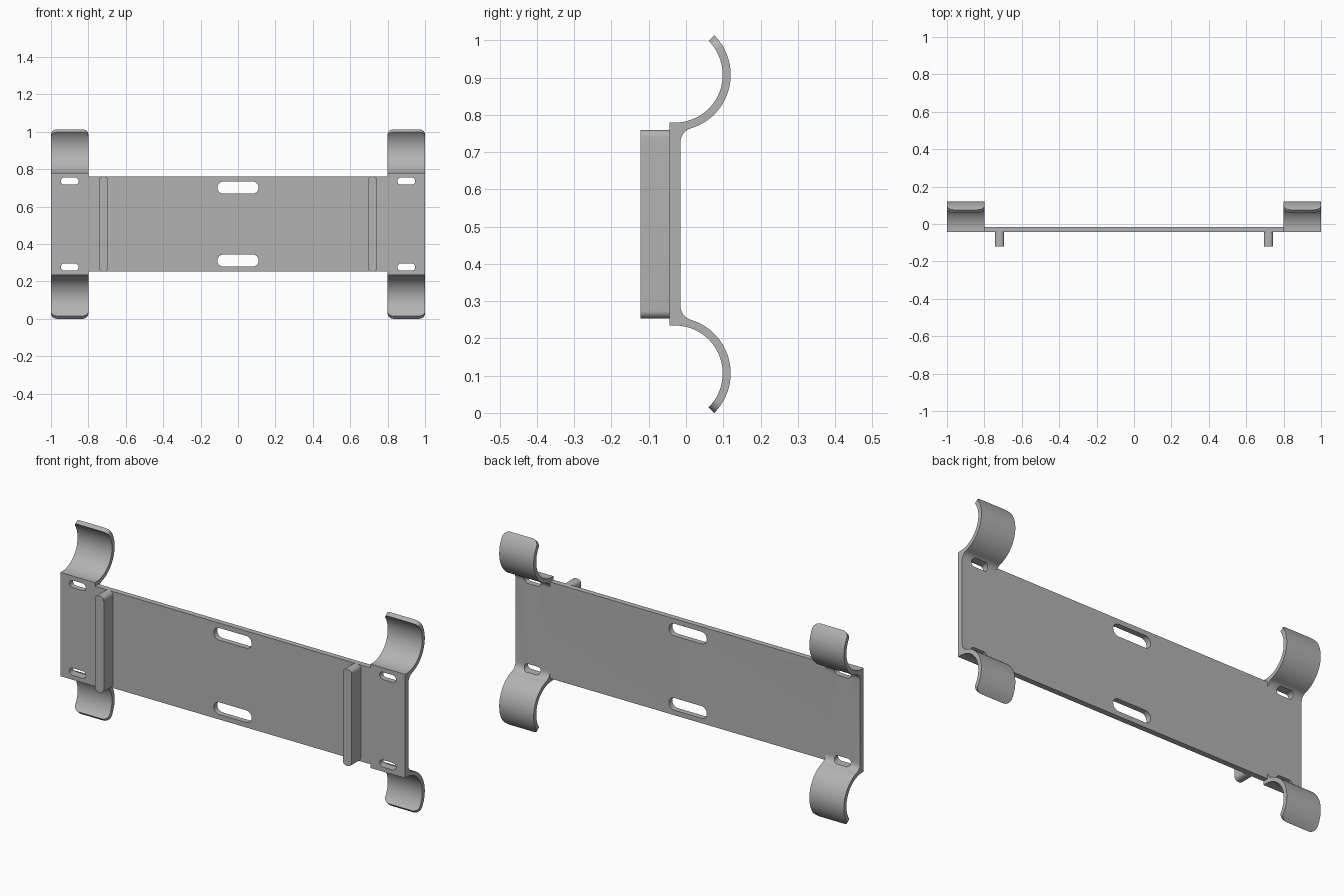
import bpy, bmesh, math
from math import sin, cos, pi, radians

if "Cube" in bpy.data.objects:
    bpy.data.objects.remove(bpy.data.objects["Cube"])

ZC = 0.5068                 # mid height of the symmetric plate
BACK, FRONT = -0.015, -0.044  # plate faces in y
grey = bpy.data.materials.new("light grey")
grey.diffuse_color = (0.45, 0.45, 0.45, 1)
grey.use_nodes = True
grey.node_tree.nodes["Principled BSDF"].inputs["Base Color"].default_value = grey.diffuse_color


def make(name, bm):
    bmesh.ops.recalc_face_normals(bm, faces=bm.faces)
    me = bpy.data.meshes.new(name)
    bm.to_mesh(me)
    bm.free()
    ob = bpy.data.objects.new(name, me)
    bpy.context.collection.objects.link(ob)
    me.materials.append(grey)
    return ob


def slot_prism(name, x, z, w, h, r, y0, y1, n=10):
    """Rounded rectangle in x-z, extruded along y."""
    bm = bmesh.new()
    pts = []
    for q, (sx, sz) in enumerate(((1, 1), (-1, 1), (-1, -1), (1, -1))):
        for i in range(n + 1):
            a = (q + i / n) * pi / 2
            pts.append((x + sx * (w / 2 - r) + r * cos(a),
                        z + sz * (h / 2 - r) + r * sin(a)))
    face = bm.faces.new([bm.verts.new((px, y0, pz)) for px, pz in pts])
    ext = bmesh.ops.extrude_face_region(bm, geom=[face])
    bmesh.ops.translate(bm, vec=(0, y1 - y0, 0),
                        verts=[v for v in ext["geom"] if isinstance(v, bmesh.types.BMVert)])
    bmesh.ops.remove_doubles(bm, verts=bm.verts, dist=1e-5)
    return make(name, bm)


def boolean(ob, other, op):
    m = ob.modifiers.new("bool", "BOOLEAN")
    m.operation, m.solver, m.object = op, "EXACT", other
    bpy.context.view_layer.objects.active = ob
    bpy.ops.object.modifier_apply(modifier=m.name)
    bpy.data.objects.remove(other)


def clip_stations():
    """Upper half of the bracket: (front point, back point, side inset)."""
    cy, cz, ro, ri, rf, rc = -0.03, 0.9075, 0.15, 0.1285, 0.04, 0.035
    fy = BACK + rf
    fz = cz - math.sqrt((ro + rf) ** 2 - (fy - cy) ** 2)
    a_end = math.atan2(fz - cz, fy - cy)
    on = lambda r, a: (cy + r * cos(a), cz + r * sin(a))
    tip = radians(45)
    st = []
    for i in range(9):                       # rounded tip corners
        t = i / 8 * pi / 2
        a = tip - rc * (1 - cos(t)) / ro
        st.append((on(ri, a), on(ro, a), rc * (1 - sin(t))))
    a0 = tip - rc / ro
    for i in range(1, 25):                   # spring arc
        a = a0 + (a_end - a0) * i / 24
        st.append((on(ri, a), on(ro, a), 0))
    b0 = a_end + pi                          # fillet into the plate
    for k in range(1, 9):
        b = b0 + (pi - b0) * k / 8
        back = (fy + rf * cos(b), fz + rf * sin(b))
        if k <= 4:
            front = on(ri, a_end + (-pi / 2 - a_end) * k / 4)
        else:
            top = cz - ri
            front = (FRONT, top + (fz - top) * (k - 5) / 3)
        st.append((front, back, 0))
    return st


def end_bracket(name, x0, x1):
    up = clip_stations()
    flip = lambda p: (p[0], 2 * ZC - p[1])
    st = up + [(flip(f), flip(b), s) for f, b, s in reversed(up)]
    bm = bmesh.new()
    rings = [[bm.verts.new((x, p[0], p[1])) for x, p in
              ((x0 + s, f), (x1 - s, f), (x1 - s, b), (x0 + s, b))] for f, b, s in st]
    for r, q in zip(rings, rings[1:]):
        for i in range(4):
            j = (i + 1) % 4
            bm.faces.new((r[i], r[j], q[j], q[i]))
    bm.faces.new(rings[0])
    bm.faces.new(rings[-1])
    return make(name, bm)


# Middle plate, joined with the two spring clip ends
bm = bmesh.new()
bmesh.ops.create_cube(bm, size=1)
for v in bm.verts:
    v.co = (v.co.x * 1.6, FRONT if v.co.y < 0 else BACK, ZC + v.co.z * 0.506)
plate = make("mounting_plate", bm)
for s in (-1, 1):
    boolean(plate, end_bracket("end_clips", min(s, s * 0.8), max(s, s * 0.8)), "UNION")

# Strap slots
for sz in (-1, 1):
    boolean(plate, slot_prism("slot", 0, ZC + sz * 0.195, 0.22, 0.064, 0.0319, -0.2, 0.2), "DIFFERENCE")
    for sx in (-1, 1):
        boolean(plate, slot_prism("slot", sx * 0.9, ZC + sz * 0.23, 0.095, 0.038, 0.0189, -0.2, 0.2), "DIFFERENCE")

# Upright ribs on the front
parts = [plate]
for side, sx in (("left", -1), ("right", 1)):
    parts.append(slot_prism(side + "_rib", sx * 0.719, ZC, 0.05, 0.506, 0.02, -0.1215, FRONT))

for ob in parts:
    bpy.ops.object.select_all(action="DESELECT")
    ob.select_set(True)
    bpy.context.view_layer.objects.active = ob
    bpy.ops.object.shade_smooth_by_angle(angle=radians(30))
